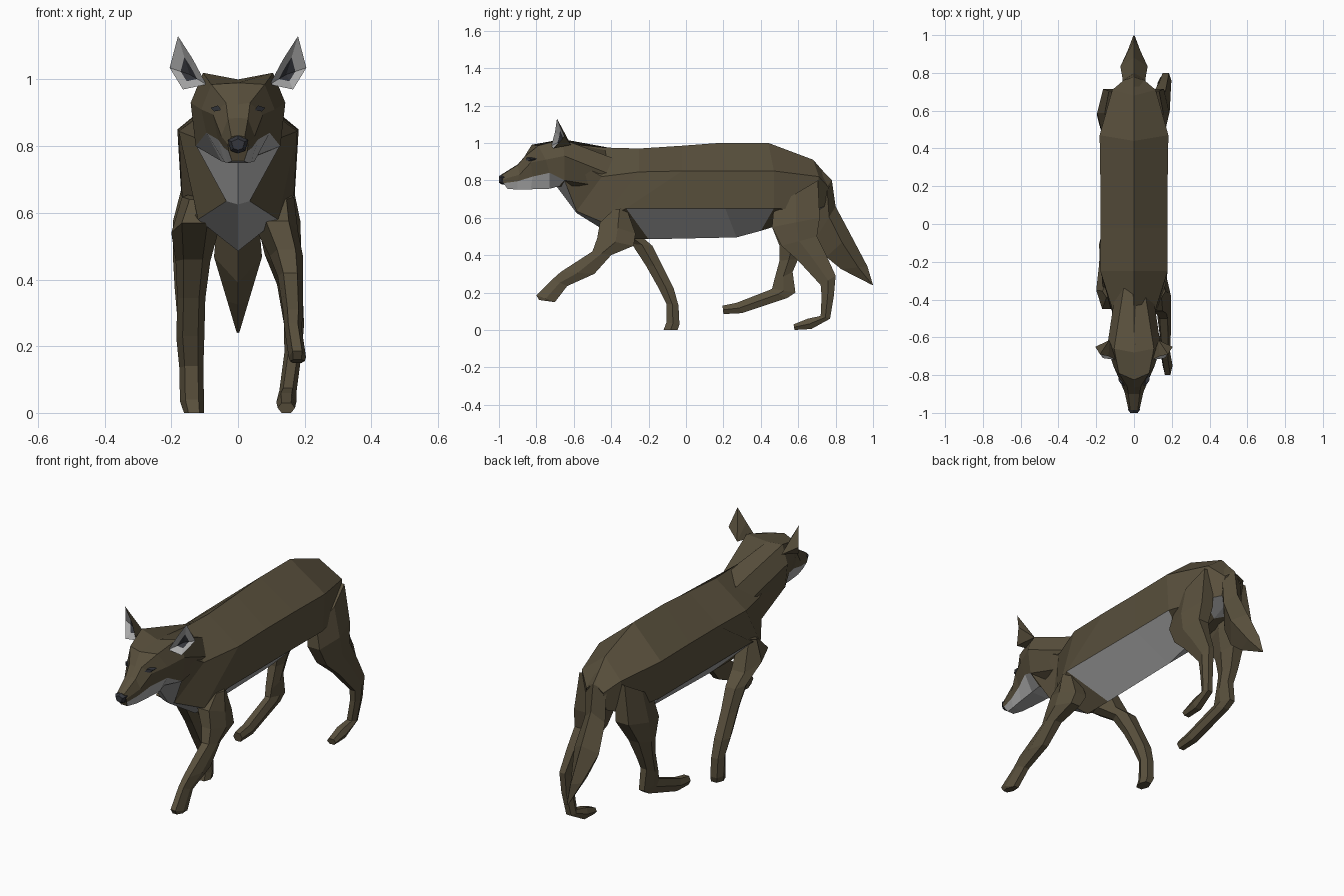
import bpy, bmesh
from mathutils import Vector


def material(name, rgb):
    m = bpy.data.materials.new(name)
    m.diffuse_color = (*rgb, 1)
    return m


MATS = [material("brown_fur", (0.10, 0.08, 0.046)),
        material("pale_fur", (0.40, 0.40, 0.40)),
        material("dark", (0.035, 0.037, 0.045))]


def finish(name, bm):
    bmesh.ops.remove_doubles(bm, verts=bm.verts, dist=0.0005)
    bmesh.ops.recalc_face_normals(bm, faces=bm.faces)
    me = bpy.data.meshes.new(name)
    bm.to_mesh(me)
    bm.free()
    for m in MATS:
        me.materials.append(m)
    ob = bpy.data.objects.new(name, me)
    bpy.context.collection.objects.link(ob)
    return ob


def loft(name, rings, pale=lambda ring, col: False, mat=0):
    """Skin closed rings of points, capping both ends."""
    bm = bmesh.new()
    vs = [[bm.verts.new(p) for p in r] for r in rings]
    n = len(rings[0])
    for i in range(len(vs) - 1):
        for j in range(n):
            k = (j + 1) % n
            f = bm.faces.new((vs[i][j], vs[i][k], vs[i + 1][k], vs[i + 1][j]))
            f.material_index = 1 if pale(i, j) else mat
    for r in (vs[0], vs[-1]):
        bm.faces.new(r).material_index = mat
    return finish(name, bm)


def mirror_ring(half):
    """Half section from top to bottom, mirrored in x."""
    return list(half) + [(-x, y, z) for x, y, z in reversed(half) if x > 0]


# Torso: ridge, upper flank, lower flank, keel; pale throat, chest and belly
torso = [
    [(0, -.64, .995), (.10, -.64, .93), (.125, -.65, .80), (0, -.69, .765)],
    [(0, -.43, .975), (.115, -.45, .82), (.035, -.585, .635), (0, -.585, .625)],
    [(0, -.25, .97), (.178, -.25, .845), (.120, -.455, .58), (0, -.36, .485)],
    [(0, -.02, .985), (.178, -.02, .85), (.168, -.32, .65), (0, -.20, .485)],
    [(0, .18, 1.0), (.178, .22, .85), (.168, .21, .65), (0, .27, .495)],
    [(0, .44, 1.0), (.182, .47, .85), (.170, .47, .65), (0, .40, .53)],
    [(0, .68, .91), (.115, .71, .82), (.115, .68, .64), (0, .62, .60)],
    [(0, .775, .80), (.050, .765, .76), (.050, .74, .66), (0, .71, .64)],
]
loft("torso", [mirror_ring(h) for h in torso],
     lambda i, j: j in (2, 3) and i in (0, 1, 3, 4, 6))

# Head: top, brow, cheek, jaw, chin
head = [
    [(0, -.985, .832), (.020, -.985, .828), (.030, -.98, .805), (.028, -.975, .785), (.018, -.955, .755)],
    [(0, -.90, .885), (.030, -.90, .882), (.050, -.89, .83), (.042, -.90, .795), (.030, -.90, .75)],
    [(0, -.865, .925), (.036, -.86, .93), (.075, -.83, .895), (.060, -.82, .82), (.040, -.83, .752)],
    [(0, -.825, .99), (.080, -.79, .985), (.110, -.75, .91), (.095, -.73, .84), (.050, -.73, .755)],
    [(0, -.68, 1.0), (.105, -.66, 1.02), (.142, -.65, .93), (.127, -.65, .80), (.045, -.68, .768)],
    [(0, -.36, .965), (.055, -.34, .90), (.105, -.40, .83), (.070, -.47, .77), (.020, -.50, .74)],
]
loft("head", [mirror_ring(h) for h in head], lambda i, j: j in (3, 4, 5) and i < 4)

# Nose
loft("nose", [mirror_ring([(0, y, .805 + h), (w, y, .805 + h * .5),
                           (w * .7, y, .805 - h * .7), (0, y, .805 - h)])
              for y, w, h in ((-1.0, .02, .017), (-.985, .031, .027), (-.955, .028, .025))], mat=2)

# Tail: kite sections from upper edge, lower edge and half width
tail = [((.68, .905), (.68, .74), .05), ((.78, .80), (.705, .70), .06),
        ((.80, .66), (.70, .50), .06), ((.88, .51), (.75, .39), .072),
        ((.97, .34), (.83, .325), .032), ((1.0, .24), (.99, .243), .004)]
rings = []
for (ay, az), (by, bz), w in tail:
    my, mz = ay * .65 + by * .35, az * .65 + bz * .35
    rings.append([(0, ay, az), (w, my, mz), (0, by, bz), (-w, my, mz)])
loft("tail", rings)


# Legs: front edge, back edge, centre x, half width
def leg(name, side, stations):
    rings = []
    for fy, fz, by, bz, c, w in stations:
        my, mz = (fy + by) / 2, (fz + bz) / 2
        rings.append([(side * (c + s * w), y, z) for s, y, z in (
            (-.55, fy, fz), (.55, fy, fz), (1, my, mz),
            (.55, by, bz), (-.55, by, bz), (-1, my, mz))])
    loft(name, rings)


leg("front_leg_right", 1, [
    (-.39, .64, -.32, .655, .118, .050), (-.46, .575, -.27, .515, .118, .062),
    (-.475, .49, -.28, .45, .145, .050), (-.50, .42, -.40, .40, .157, .038),
    (-.67, .31, -.49, .30, .165, .030), (-.715, .27, -.635, .235, .165, .026),
    (-.80, .185, -.70, .15, .178, .026), (-.785, .16, -.71, .15, .178, .022)])
leg("front_leg_left", -1, [
    (-.39, .64, -.32, .655, .118, .050), (-.45, .57, -.25, .51, .130, .070),
    (-.29, .46, -.18, .45, .135, .052), (-.215, .345, -.125, .34, .140, .042),
    (-.15, .23, -.065, .22, .143, .042), (-.105, .14, -.04, .13, .140, .036),
    (-.105, .04, -.035, .03, .138, .036), (-.12, 0, -.045, 0, .132, .030)])
leg("rear_leg_right", 1, [
    (.47, .66, .705, .80, .105, .050), (.46, .55, .715, .60, .122, .065),
    (.51, .45, .70, .50, .135, .055), (.60, .37, .75, .40, .155, .038),
    (.72, .24, .80, .29, .168, .030), (.725, .18, .79, .18, .165, .026),
    (.72, .075, .77, .06, .150, .026), (.65, .06, .67, .005, .145, .030),
    (.575, .03, .58, 0, .145, .026)])
leg("rear_leg_left", -1, [
    (.47, .66, .705, .80, .105, .050), (.46, .55, .715, .60, .125, .070),
    (.50, .45, .64, .48, .140, .055), (.50, .37, .60, .38, .150, .040),
    (.47, .26, .57, .31, .150, .032), (.46, .22, .585, .20, .148, .028),
    (.45, .215, .54, .17, .145, .028), (.27, .145, .30, .09, .140, .030),
    (.195, .13, .20, .085, .140, .026)])

# Ears: hollow cup with pale rim and dark inside; eyes: small dark slits
for side, label in ((1, "right"), (-1, "left")):
    flip = lambda pts: [Vector((side * x, y, z)) for x, y, z in pts]
    rim = flip([(.18, -.69, 1.13), (.205, -.65, 1.035), (.165, -.71, .97), (.095, -.72, .985), (.135, -.70, 1.06)])
    back, pit = flip([(.130, -.615, .99), (.145, -.66, 1.015)])
    mid = [r.lerp(pit, .55) for r in rim]
    bm = bmesh.new()
    for k in range(5):
        n = (k + 1) % 5
        for pts, m in (((rim[k], rim[n], back), 0),
                       ((rim[k], rim[n], mid[n], mid[k]), 1),
                       ((mid[k], mid[n], pit), 2)):
            bm.faces.new([bm.verts.new(p) for p in pts]).material_index = m
    finish("ear_" + label, bm)

    eye = flip([(.050, -.857, .908), (.060, -.852, .922), (.082, -.828, .915), (.072, -.842, .904)])
    loft("eye_" + label, [eye, [p + Vector((0, .03, 0)) for p in eye]], mat=2)
